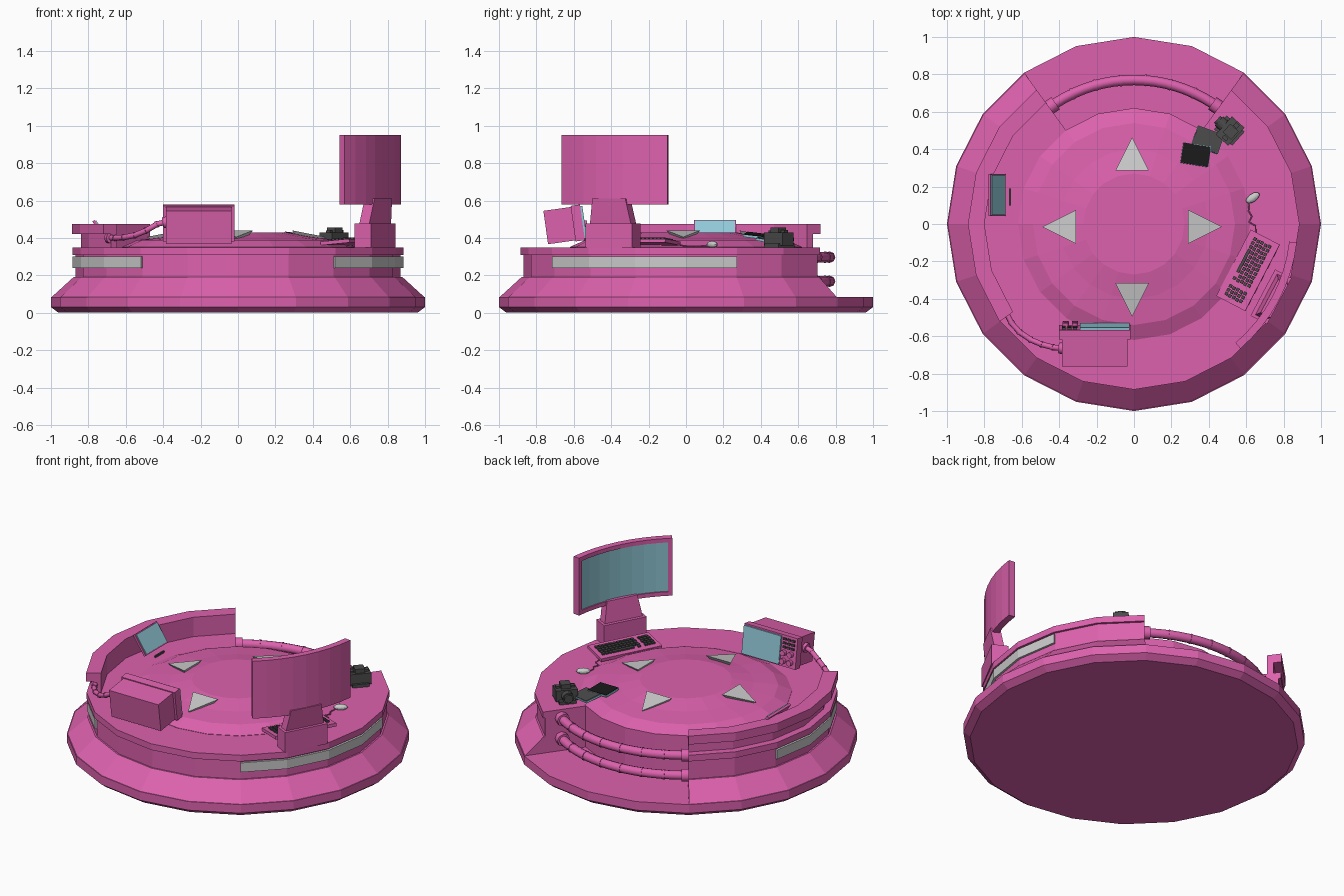
import bpy, bmesh
from math import radians, sin, cos
from mathutils import Matrix, Vector

if "Cube" in bpy.data.objects:
    bpy.data.objects.remove(bpy.data.objects["Cube"])

COL = {"pink": (.72, .12, .42), "blue": (.28, .58, .68), "dark": (.07, .07, .07), "black": (.01, .01, .01)}
MATS = {}
for key, c in COL.items():
    MATS[key] = bpy.data.materials.new(key)
    MATS[key].diffuse_color = (*c, 1)


def place(x, y, z, rz=0, rx=0, ry=0):
    R = lambda a, ax: Matrix.Rotation(radians(a), 4, ax)
    return Matrix.Translation((x, y, z)) @ R(rz, 'Z') @ R(ry, 'Y') @ R(rx, 'X')


def add(name, data, color):
    ob = bpy.data.objects.new(name, data)
    bpy.context.collection.objects.link(ob)
    if color:
        data.materials.append(MATS[color])
    return ob


def finish(name, bm, color):
    bmesh.ops.recalc_face_normals(bm, faces=bm.faces)
    me = bpy.data.meshes.new(name)
    bm.to_mesh(me)
    bm.free()
    return add(name, me, color)


def polar(r, deg, z):
    return Vector((r * cos(radians(deg)), r * sin(radians(deg)), z))


def sweep(name, color, profile, a0=0, a1=360, steps=20):
    """Sweep a closed (r, z) profile around z; capped when not a full turn."""
    bm = bmesh.new()
    rings = [[bm.verts.new(polar(r, a0 + (a1 - a0) * i / steps, z)) for r, z in profile]
             for i in range(steps + 1)]
    n = len(profile)
    for p, q in zip(rings, rings[1:]):
        for j in range(n):
            if profile[j][0] or profile[(j + 1) % n][0]:
                bm.faces.new((p[j], p[(j + 1) % n], q[(j + 1) % n], q[j]))
    if a1 - a0 < 360:
        bm.faces.new(rings[0])
        bm.faces.new(rings[-1])
    bmesh.ops.remove_doubles(bm, verts=bm.verts, dist=1e-5)
    return finish(name, bm, color)


def rect(r0, r1, z0, z1):
    return [(r0, z0), (r1, z0), (r1, z1), (r0, z1)]


def boxes(name, color, parts, M):
    """Boxes given as (size, centre) in the frame M."""
    bm = bmesh.new()
    for size, loc in parts:
        bmesh.ops.create_cube(bm, size=1, matrix=M @ Matrix.Translation(loc) @ Matrix.Diagonal((*size, 1)))
    return finish(name, bm, color)


def cylinders(name, color, parts, M):
    """Cylinders along local y given as (radius, depth, centre)."""
    bm = bmesh.new()
    for r, d, loc in parts:
        bmesh.ops.create_cone(bm, cap_ends=True, segments=14, radius1=r, radius2=r, depth=d,
                              matrix=M @ Matrix.Translation(loc) @ Matrix.Rotation(radians(90), 4, 'X'))
    return finish(name, bm, color)


def tube(name, color, paths, radius):
    cu = bpy.data.curves.new(name, 'CURVE')
    cu.dimensions = '3D'
    cu.bevel_depth, cu.bevel_resolution, cu.use_fill_caps = radius, 2, True
    for pts in paths:
        sp = cu.splines.new('POLY')
        sp.points.add(len(pts) - 1)
        for p, co in zip(sp.points, pts):
            p.co = (*co, 1)
    return add(name, cu, color)


# Base disc, stepped body with an open back sector, raised dais
sweep("base_disc", "pink", [(0, 0), (.96, 0), (1, .03), (1, .085), (0, .085)])
sweep("body_ring", "pink", [(.6, .08), (.995, .085), (.88, .19), (.87, .19), (.87, .31), (.885, .31),
                            (.885, .35), (.6, .35)], 126, 414, 16)
sweep("dais", "pink", [(0, .08), (.62, .08), (.62, .352), (.54, .388), (.4, .405), (.27, .43), (0, .43)])

# Grey side panels
for side, a in (("right", -54), ("left", 162)):
    sweep(side + "_side_panel", None, rect(.86, .884, .24, .3), a, a + 72, 4)

# Raised guard rail on the left
sweep("rail_wall", "pink", rect(.8, .84, .34, .43), 126, 216, 5)
sweep("rail_top", "pink", rect(.8, .888, .42, .475), 126, 216, 5)

# Two pipes with collars and thin joints across the open back
for tag, z in (("upper", .297), ("lower", .168)):
    arc = lambda a, b, n: [polar(.77, a + (b - a) * i / n, z) for i in range(n + 1)]
    tube(tag + "_pipe", "pink", [arc(53, 127, 18)], .028)
    tube(tag + "_pipe_collars", "pink", [arc(53.5, 57, 1), arc(123, 126.5, 1)], .04)
    tube(tag + "_pipe_joints", "pink", [arc(a, a + .8, 1) for a in range(65, 120, 10)], .031)

# Four arrow wedges pointing outwards
for i, tag in enumerate(("right", "back", "left", "front")):
    bm = bmesh.new()
    M = place(-.01, -.015, 0, 90 * i)
    t, b = [[bm.verts.new(M @ Vector(v)) for v in tri] for tri in (
        ((.3, -.09, .44), (.48, 0, .405), (.3, .09, .44)),
        ((.32, -.06, .405), (.44, 0, .385), (.32, .06, .405)))]
    bm.faces.new(t)
    bm.faces.new(b)
    for j in range(3):
        k = (j + 1) % 3
        bm.faces.new((t[j], t[k], b[k], b[j]))
    finish(tag + "_arrow", bm, None)

# Curved monitor with bezel, screen and stand
sweep("monitor_shell", "pink", rect(.846, .876, .58, .95), -49.5, -6.5, 8)
sweep("monitor_screen", "blue", rect(.842, .85, .6, .93), -48, -8, 8)
for tag, z0, z1, a0, a1 in (("bottom", .58, .606, -49.5, -6.5), ("top", .924, .95, -49.5, -6.5),
                            ("right", .606, .924, -49.5, -47.8), ("left", .606, .924, -8.2, -6.5)):
    sweep("monitor_bezel_" + tag, "pink", rect(.835, .85, z0, z1), a0, a1, 8 if z1 - z0 < .1 else 1)
S = place(0, 0, 0, -28)
boxes("monitor_foot", "pink", [((.1, .28, .13), (.83, 0, .413))], S)
neck = boxes("monitor_neck", "pink", [((.06, .2, .14), (.85, 0, .54))], S)
for v in neck.data.vertices:          # flare the neck at its foot
    if v.co.z < .5:
        v.co += S @ Vector((-.02, .025 if (S.inverted() @ v.co).y > 0 else -.025, 0))

# Keyboard with rows of keys
K = place(.61, -.248, .378, 62.5, -5)
boxes("keyboard", "pink", [((.4, .175, .02), (0, 0, 0))], K)
keys = [((.018, .016, .012), (-.165 + .0235 * i + .003 * (j % 2), .05 - .022 * j + .0, .014))
        for i in range(15) for j in range(5) if not (j == 0 and 4 <= i <= 9) and i != 11]
keys.append(((.13, .016, .012), (-.03, .05, .014)))
boxes("keyboard_keys", "dark", [(s, (-x, y - .006, z)) for s, (x, y, z) in keys], K)

# Mouse and its cable
bm = bmesh.new()
bmesh.ops.create_uvsphere(bm, u_segments=12, v_segments=8, radius=1,
                          matrix=place(.635, .14, .365, 35) @ Matrix.Diagonal((.042, .022, .018, 1)))
finish("mouse", bm, None)
tube("mouse_cable", "pink", [[(.615, .12, .358), (.612, .07, .356), (.63, .04, .356), (.615, .01, .356),
                              (.65, -.01, .358), (.65, -.07, .37)]], .004)

# Bench instrument tilted up: case, front frame, screen, knobs
D = place(-.21, -.648, .47, 0, 8)
boxes("instrument_case", "pink", [((.352, .19, .18), (0, -.008, 0)), ((.38, .05, .192), (0, .07, 0))], D)
boxes("instrument_screen", "blue", [((.265, .014, .175), (.053, .1, 0))], D)
cylinders("instrument_knobs", "pink", [(.017, .03, (-.155 + .05 * i, .105, -.01 - .05 * j))
                                       for i in range(2) for j in range(2)], D)
boxes("instrument_buttons", "dark", [((.02, .016, .012), (-.165 + .03 * i, .098, .075 - .025 * j))
                                     for i in range(3) for j in range(3)], D)

# Ribbed hose from the instrument to the rail
hose = [Vector(p) for p in ((-.38, -.665, .485), (-.43, -.66, .475), (-.49, -.645, .44), (-.55, -.62, .415),
                            (-.61, -.58, .403), (-.655, -.53, .4), (-.69, -.46, .4))]
tube("hose", "pink", [hose], .015)
tube("hose_ribs", "pink", [[p, p + (q - p) * .12] for p, q in zip(hose[1:], hose[2:])], .018)
tube("hose_collars", "pink", [[hose[0], hose[0].lerp(hose[1], .4)], [hose[-1], hose[-1].lerp(hose[-2], .35)]], .03)

# Tablet leaning on the rail, with a small bar below it
T = place(-.73, .155, .435, 0, 0, 56)
boxes("leaning_tablet", "pink", [((.142, .225, .014), (0, 0, -.004))], T)
boxes("leaning_tablet_screen", "blue", [((.13, .212, .012), (0, 0, .003))], T)
boxes("tablet_bar", "dark", [((.01, .09, .012), (-.662, .145, .358))], Matrix())

# Two loose handheld tablets
for tag, col, M in (("near", "black", place(.33, .37, .412, -9, -7, 5)),
                    ("far", "dark", place(.395, .45, .39, -20, -10, 5))):
    boxes(tag + "_handheld", "blue", [((.15, .11, .012), (0, 0, 0))], M)
    boxes(tag + "_handheld_screen", col, [((.146, .106, .01), (0, 0, .004))], M)

# Camera: body, viewfinder, lens, buttons
C = place(.51, .5, .39, 48)
boxes("camera_body", "dark", [((.1, .13, .02), (0, 0, -.03)), ((.13, .09, .07), (0, -.005, .005)),
                              ((.06, .06, .03), (0, -.01, .052)), ((.025, .025, .014), (.045, -.01, .045)),
                              ((.02, .03, .01), (-.045, -.01, .044))], C)
cylinders("camera_lens", "dark", [(.034, .04, (0, .055, .003)), (.026, .02, (0, .078, .003))], C)

for m in bpy.data.materials:
    if m.users and not m.is_grease_pencil:
        m.use_nodes = True
        m.node_tree.nodes["Principled BSDF"].inputs["Base Color"].default_value = m.diffuse_color
